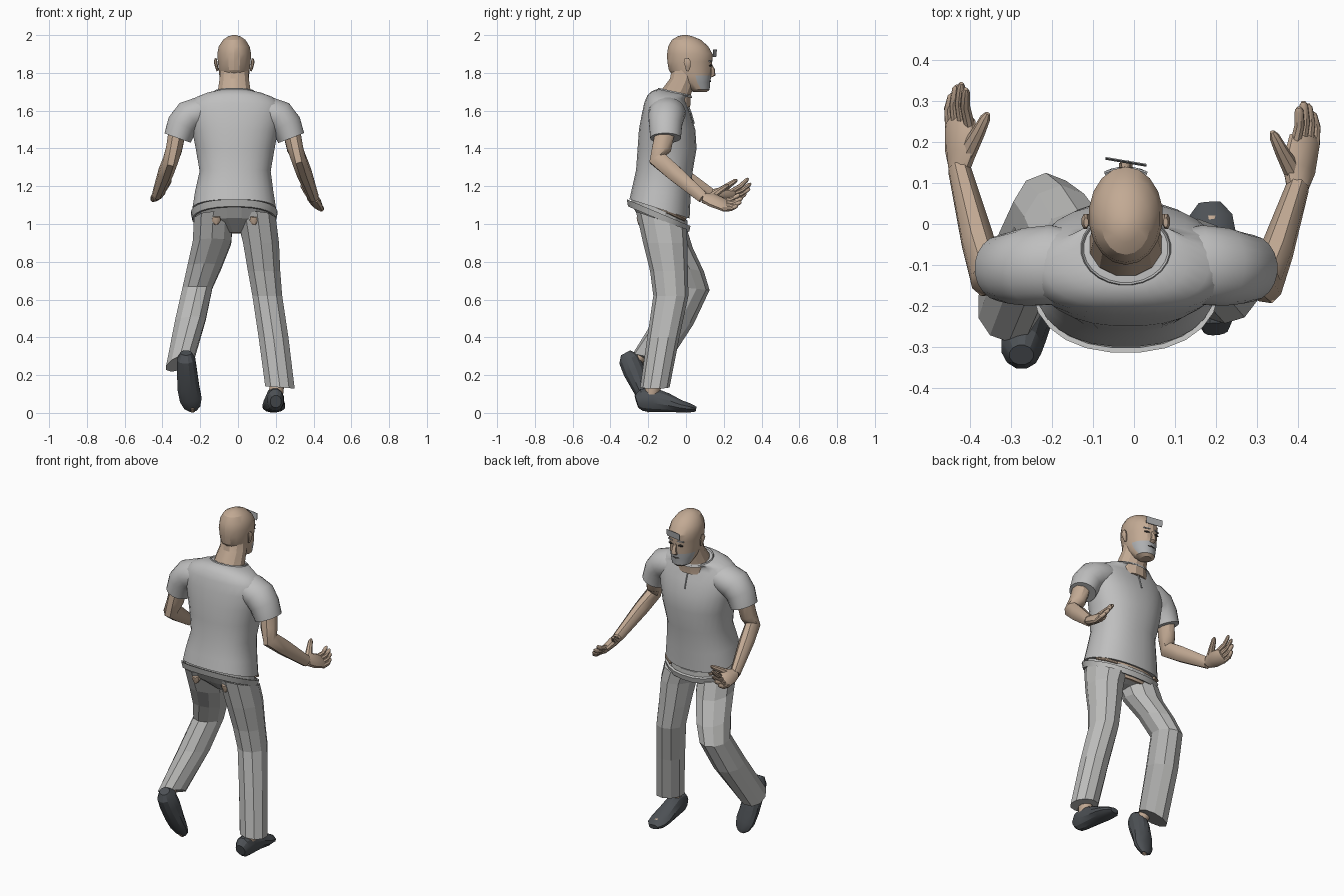
import bpy, bmesh, math
from mathutils import Vector

if "Cube" in bpy.data.objects:
    bpy.data.objects.remove(bpy.data.objects["Cube"], do_unlink=True)


def material(name, r, g, b):
    m = bpy.data.materials.new(name)
    m.use_nodes = True
    m.diffuse_color = (r, g, b, 1)
    m.node_tree.nodes["Principled BSDF"].inputs["Base Color"].default_value = (r, g, b, 1)
    return m


SHIRT = material("shirt grey", .52, .52, .52)
PANTS = material("trouser grey", .50, .50, .49)
SKIN = material("skin", .54, .40, .295)
SHOE = material("shoe charcoal", .075, .083, .092)
BEARD = material("beard grey", .42, .43, .44)
DARK = material("dark detail", .05, .045, .04)


def build(name, rings, mat, smooth=40, caps=True):
    """Skin a list of point rings into a mesh object."""
    bm = bmesh.new()
    loops = [[bm.verts.new(p) for p in ring] for ring in rings]
    n = len(loops[0])
    for a, b in zip(loops, loops[1:]):
        for i in range(n):
            j = (i + 1) % n
            bm.faces.new((a[i], a[j], b[j], b[i]))
    if caps:
        bm.faces.new(loops[0][::-1])
        bm.faces.new(loops[-1])
    bmesh.ops.recalc_face_normals(bm, faces=bm.faces)
    me = bpy.data.meshes.new(name)
    bm.to_mesh(me)
    bm.free()
    me.materials.append(mat)
    ob = bpy.data.objects.new(name, me)
    bpy.context.collection.objects.link(ob)
    if smooth:
        bpy.ops.object.select_all(action='DESELECT')
        ob.select_set(True)
        bpy.context.view_layer.objects.active = ob
        bpy.ops.object.shade_smooth_by_angle(angle=math.radians(smooth))
    return ob


def unit_ring(n, p=1.0):
    def f(v):
        return math.copysign(abs(v) ** p, v)
    angles = [2 * math.pi * (i + .5) / n for i in range(n)]
    return [(f(math.cos(a)), f(math.sin(a))) for a in angles]


def loft(name, sections, mat, n=16, p=1.0, smooth=40, caps=True):
    """Level sections: x, y, z, half width, half depth, x tilt, y tilt."""
    rings = []
    for s in sections:
        x, y, z, rx, ry, sx, sy = (tuple(s) + (0, 0))[:7]
        rings.append([(x + u * rx, y + v * ry, z + sx * u * rx + sy * v * ry)
                      for u, v in unit_ring(n, p)])
    return build(name, rings, mat, smooth, caps)


def tube(name, path, mat, side=(1, 0, 0), n=10, smooth=40):
    """Path points: x, y, z, half width along side, half height."""
    pts = [Vector(q[:3]) for q in path]
    rings = []
    for i, q in enumerate(path):
        t = (pts[min(i + 1, len(pts) - 1)] - pts[max(i - 1, 0)]).normalized()
        a = Vector(side)
        a = (a - t * a.dot(t)).normalized()
        b = t.cross(a)
        rings.append([pts[i] + a * u * q[3] + b * v * q[4] for u, v in unit_ring(n)])
    return build(name, rings, mat, smooth)


# Shirt body
loft("shirt", [
    (-.02, -.14, 1.08, .222, .16, 0, -.32), (-.02, -.13, 1.17, .208, .155, 0, -.18),
    (-.015, -.115, 1.28, .189, .15, 0, -.05), (-.015, -.10, 1.40, .21, .157),
    (-.015, -.10, 1.50, .23, .15), (-.015, -.105, 1.58, .247, .13),
    (-.015, -.11, 1.64, .24, .112), (-.018, -.105, 1.672, .2, .10, 0, -.1),
    (-.02, -.085, 1.69, .15, .095, 0, -.15), (-.02, -.06, 1.695, .11, .09, 0, -.22)],
    SHIRT, n=28, p=.88, smooth=60)
# Collar band and front placket
loft("collar", [(-.02, -.06, 1.685, .115, .094, 0, -.2), (-.02, -.06, 1.702, .108, .088, 0, -.22),
                (-.02, -.06, 1.69, .1, .08, 0, -.22)], SHIRT, n=24, caps=False)
tube("placket", [(-.02, .005, 1.645, .004, .004), (-.02, .027, 1.585, .004, .004),
                 (-.02, .043, 1.53, .004, .004)], BEARD, n=6)

# Waist, belt and seat
loft("waist", [(-.02, -.13, 1.0, .19, .125, 0, -.4), (-.02, -.13, 1.1, .2, .135, 0, -.4)], SKIN, n=20)
loft("belt", [(-.02, -.145, 1.025, .222, .163, 0, -.42), (-.02, -.145, 1.06, .23, .17, 0, -.42),
              (-.02, -.145, 1.06, .218, .158, 0, -.42), (-.02, -.145, 1.025, .212, .153, 0, -.42),
              (-.02, -.145, 1.025, .222, .163, 0, -.42)], PANTS, n=24, p=.9, smooth=30, caps=False)
loft("trouser_seat", [(-.015, -.115, .955, .05, .05), (-.02, -.125, 1.0, .19, .125, 0, -.25),
                      (-.02, -.14, 1.045, .215, .152, 0, -.4), (-.02, -.14, 1.078, .213, .15, 0, -.4)],
     PANTS, n=16, smooth=0)
# Skin showing below the belt at the back and above it at the front
for side, s in (("right", 1), ("left", -1)):
    x = -.015 + s * .1
    tube(side + "_seat_patch", [(x, -.234, 1.00, .012, .02), (x, -.24, 1.02, .026, .02),
                                (x, -.246, 1.04, .02, .018)], SKIN, n=8)
    tube(side + "_hip_patch", [(-.02 + s * .208, -.10, 1.064, .007, .008),
                               (-.02 + s * .182, -.042, 1.038, .009, .009),
                               (-.02 + s * .13, -.008, 1.022, .007, .008)], SKIN, n=8)

# Trouser legs
loft("right_trouser_leg", [
    (.1, -.13, 1.02, .105, .135, 0, -.35), (.122, -.11, .90, .1, .117),
    (.138, -.09, .75, .09, .1), (.155, -.08, .62, .083, .093),
    (.188, -.12, .40, .083, .085), (.222, -.165, .135, .082, .078, -.08, 0)],
    PANTS, n=10, smooth=0)
loft("left_trouser_leg", [
    (-.13, -.13, 1.02, .108, .135, 0, -.35), (-.138, -.085, .90, .107, .12, 0, -.2),
    (-.178, -.015, .77, .095, .11, 0, -.2), (-.215, .025, .66, .083, .1, 0, -.1),
    (-.252, -.06, .49, .085, .1, .05, -.2), (-.306, -.203, .265, .078, .085, .35, -.45)],
    PANTS, n=10, smooth=0)

# Feet: one planted, one lifted with the toe down
tube("right_ankle", [(.195, -.19, .05, .04, .04), (.212, -.165, .2, .04, .045)], SKIN)
tube("right_shoe", [
    (.2, -.262, .06, .03, .035), (.198, -.235, .068, .045, .06), (.195, -.18, .07, .05, .068),
    (.19, -.1, .054, .055, .052), (.19, -.03, .035, .062, .034), (.187, .02, .026, .055, .025),
    (.185, .052, .02, .028, .014)], SHOE, n=12, smooth=25)
tube("right_toe_patch", [(.19, -.005, .045, .012, .015), (.19, .015, .04, .022, .014),
                         (.188, .034, .03, .014, .01)], SKIN, n=8)
tube("left_ankle", [(-.295, -.215, .325, .033, .033), (-.275, -.275, .27, .035, .035)], SKIN)
tube("left_shoe", [
    (-.275, -.32, .318, .03, .028), (-.275, -.302, .285, .05, .058), (-.27, -.275, .22, .055, .06),
    (-.262, -.24, .13, .06, .045), (-.25, -.218, .07, .06, .032),
    (-.242, -.2, .03, .045, .022), (-.238, -.192, .01, .02, .01)], SHOE, n=12, smooth=25)
tube("left_toe_patch", [(-.243, -.214, .05, .01, .012), (-.241, -.203, .028, .018, .022),
                        (-.239, -.194, .006, .012, .01)], SKIN, n=8)

# Arms and hands, with s = +1 or -1 for the side
arms = [("right", 1, (.282, -.108, 1.455), (.322, -.15, 1.345), (.4, .09, 1.14), (.417, .205, 1.1), .03),
        ("left", -1, (-.32, -.108, 1.455), (-.358, -.135, 1.335), (-.427, .135, 1.155), (-.425, .25, 1.15), .065)]
for side, s, cuff, elbow, wrist, palm, rise in arms:
    x0 = -.02 + s * .12
    tube(side + "_sleeve", [
        (x0, -.10, 1.60, .07, .085), (x0 + s * .06, -.10, 1.592, .082, .098),
        (x0 + s * .12, -.105, 1.568, .088, .096), (x0 + s * .155, -.108, 1.525, .083, .088),
        (*cuff, .074, .082)], SHIRT, side=(.7, 0, s * .7), n=20, smooth=60)
    mid = [e + (w - e) * .35 for e, w in zip(elbow, wrist)]
    tube(side + "_arm", [
        (*cuff[:2], 1.5, .05, .055), (*[(c + e) / 2 for c, e in zip(cuff, elbow)], .046, .055),
        (*elbow, .042, .05), (*mid, .042, .046), (*wrist, .029, .033)], SKIN, n=8, smooth=45)
    across = Vector((s * .75, 0, -.66))
    w, k = Vector(wrist), Vector(palm)
    tube(side + "_palm", [
        (*w, .03, .026), (*(w * .6 + k * .4 - across * .006), .049, .027), (*k, .046, .021),
        (*(k + Vector((0, .012, 0))), .037, .014)], SKIN, side=across, n=10)
    # Four fingers close together over the knuckles
    for i, length in enumerate((.092, .106, .1, .08)):
        a = k + across * (i - 1.5) * .021 - Vector((0, .012, 0))
        d = Vector((s * (.006 - (i - 1.5) * .005), length, rise * (1 - i * .2)))
        b = a + d * .55 + Vector((s * .004, 0, -.006))
        c = a + d + Vector((-s * .004, 0, .006))
        tube(f"{side}_finger_{i + 1}", [(*a, .014, .014), (*b, .0125, .013), (*(b * .2 + c * .8), .011, .011),
                                        (*c, .005, .005)], SKIN, side=across, n=8)
    a = w * .65 + k * .35 - across * .025
    b = a + Vector((-s * .028, .05, .035))
    c = a + Vector((-s * .05, .095, .065))
    tube(side + "_thumb", [(*a, .024, .02), (*b, .017, .016), (*(b * .25 + c * .75), .013, .012),
                           (*c, .006, .006)], SKIN, side=across, n=8)

# Neck and head
loft("neck", [(-.02, -.06, 1.62, .1, .085), (-.02, -.05, 1.70, .09, .078, 0, -.2),
              (-.02, -.015, 1.77, .08, .072), (-.02, -.005, 1.84, .075, .07)], SKIN, n=12, smooth=25)
head = loft("head", [
    (-.02, .075, 1.698, .03, .035), (-.02, .07, 1.712, .055, .055), (-.02, .045, 1.75, .072, .083),
    (-.02, .032, 1.785, .08, .102), (-.02, .022, 1.815, .083, .113), (-.02, .02, 1.86, .088, .119),
    (-.02, .02, 1.90, .091, .12), (-.02, .012, 1.94, .083, .106), (-.02, .002, 1.975, .06, .077),
    (-.02, -.005, 1.993, .033, .04), (-.02, -.005, 2.0, .01, .012)], SKIN, n=18, smooth=24)
# Beard on the lower front of the head
head.data.materials.append(BEARD)
for f in head.data.polygons:
    if 1.71 < f.center.z < 1.79 and f.center.y > .06:
        f.material_index = 1

# Facial features
tube("nose", [(-.02, .13, 1.845, .009, .008), (-.02, .143, 1.815, .012, .012),
              (-.02, .143, 1.79, .018, .014), (-.02, .132, 1.78, .014, .006)], SKIN, n=8)
tube("mouth", [(-.045, .121, 1.757, .003, .004), (-.02, .131, 1.755, .003, .004),
               (.005, .121, 1.757, .003, .004)], DARK, side=(0, 1, 0), n=6)
for side, s in (("right", 1), ("left", -1)):
    x = -.02 + s * .034
    tube(side + "_eye", [(x - .014, .130 + s * .004, 1.838, .004, .003), (x, .131, 1.839, .005, .007),
                         (x + .014, .130 - s * .004, 1.838, .004, .003)], DARK, side=(0, 1, 0), n=8)
    tube(side + "_brow", [(x - .018, .130 + s * .006, 1.862, .005, .004),
                          (x + .018, .130 - s * .006, 1.862, .005, .004)], BEARD, side=(0, 1, 0), n=6)
    e = -.02 + s * .088
    tube(side + "_ear", [(e, .008, 1.81, .006, .008), (e + s * .006, .01, 1.835, .009, .016),
                         (e + s * .011, .006, 1.86, .01, .02), (e + s * .009, .004, 1.876, .006, .012)],
         SKIN, n=8)

# Small flat plate standing off the forehead
plate = [[(-.07, .164 + d, z), (.03, .147 + d, z)] for d, z in ((0, 1.925), (-.004, 1.885))]
ring = [plate[0][0], plate[0][1], plate[1][1], plate[1][0]]
build("forehead_plate", [ring, [(x, y - .003, z) for x, y, z in ring]], BEARD, smooth=0)
